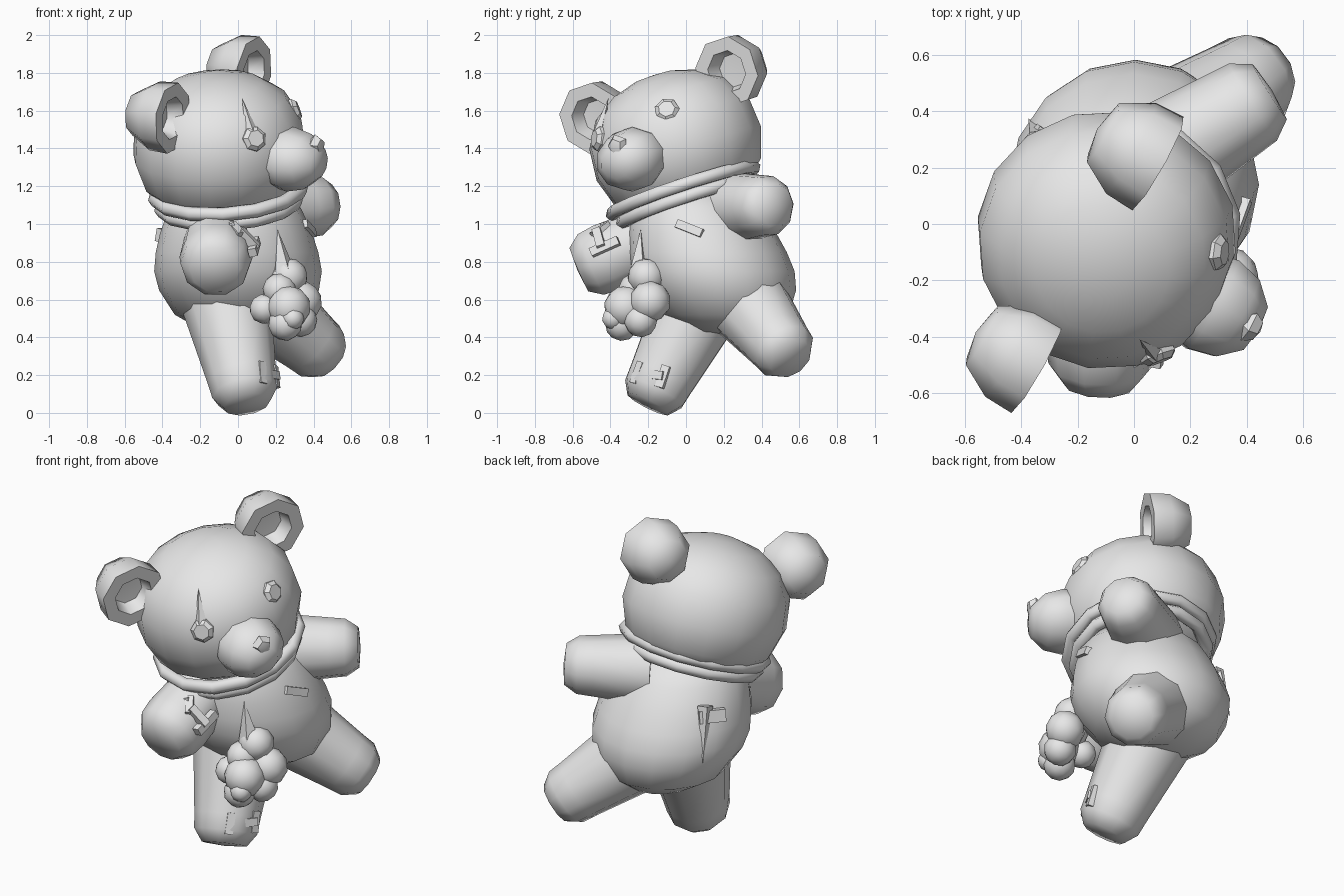
import bpy, bmesh, math
from mathutils import Vector, Matrix

if "Cube" in bpy.data.objects:
    bpy.data.objects.remove(bpy.data.objects["Cube"])

grey = bpy.data.materials.new("plush grey")
grey.diffuse_color = (0.8, 0.8, 0.8, 1)
grey.use_nodes = True
grey.node_tree.nodes["Principled BSDF"].inputs["Base Color"].default_value = grey.diffuse_color


def frame(origin, zdir, xhint=(1, 0, 0), scale=(1, 1, 1)):
    """Placement whose local z points along zdir and local x leans to xhint."""
    z = Vector(zdir).normalized()
    x = Vector(xhint)
    x = (x - z * x.dot(z)).normalized()
    y = z.cross(x)
    m = Matrix((x, y, z)).transposed().to_4x4()
    return Matrix.Translation(origin) @ m @ Matrix.Diagonal((*scale, 1))


def finish(name, bm, m, angle):
    bmesh.ops.transform(bm, matrix=m, verts=bm.verts)
    bmesh.ops.recalc_face_normals(bm, faces=bm.faces)
    mesh = bpy.data.meshes.new(name)
    bm.to_mesh(mesh)
    bm.free()
    mesh.materials.append(grey)
    ob = bpy.data.objects.new(name, mesh)
    bpy.context.collection.objects.link(ob)
    if angle:
        bpy.ops.object.select_all(action='DESELECT')
        ob.select_set(True)
        bpy.context.view_layer.objects.active = ob
        bpy.ops.object.shade_smooth_by_angle(angle=math.radians(angle))
    return ob


def lathe(name, profile, m, segs=12, angle=50, closed=False):
    """Revolve (radius, height) points around local z."""
    bm = bmesh.new()
    rings = []
    for r, h in profile:
        if r < 1e-5:
            rings.append([bm.verts.new((0, 0, h))] * segs)
        else:
            rings.append([bm.verts.new((r * math.cos(a), r * math.sin(a), h))
                          for a in (2 * math.pi * i / segs for i in range(segs))])
    pairs = list(zip(rings, rings[1:]))
    if closed:
        pairs.append((rings[-1], rings[0]))
    for a, b in pairs:
        for i in range(segs):
            j = (i + 1) % segs
            loop = list(dict.fromkeys((a[i], a[j], b[j], b[i])))
            if len(loop) > 2:
                bm.faces.new(loop)
    return finish(name, bm, m, angle)


def limb(name, start, tip, r_start, r_tip, segs=10):
    d = Vector(tip) - Vector(start)
    n = d.length
    prof = [(0, 0), (r_start, 0), (r_tip, n - 0.17), (r_tip * 0.95, n - 0.08),
            (r_tip * 0.68, n - 0.01), (0, n)]
    return lathe(name, prof, frame(start, d), segs, 65)


def block(name, centre, along, normal, size):
    bm = bmesh.new()
    bmesh.ops.create_cube(bm, size=1)
    return finish(name, bm, frame(centre, normal, along, size), 0)


def spike(name, base, tip, r, normal):
    """Thin tapering slit of torn cloth."""
    d = Vector(tip) - Vector(base)
    m = frame(base, d, normal, (0.9, 1, 1))
    return lathe(name, [(0, 0), (r, 0), (0, d.length)], m, 4, 0)


# Head frame: side, front and up directions of the tilted head
SIDE = Vector((0.5, 0.82, 0.29)).normalized()
FRONT = Vector((0.84, -0.49, -0.12))
FRONT = (FRONT - SIDE * FRONT.dot(SIDE)).normalized()
UP = SIDE.cross(-FRONT)

# Head
lathe("head", [(0, -0.36), (0.3, -0.335), (0.41, -0.23), (0.462, -0.07), (0.447, 0.1),
               (0.367, 0.235), (0.24, 0.32), (0.1, 0.36), (0, 0.366)],
      frame((-0.1, -0.06, 1.44), UP, SIDE), 16)

# Ears: hollow at the front, domed at the back
ear = [(0, -0.09), (0.09, -0.085), (0.115, 0), (0.19, 0), (0.185, -0.11), (0.12, -0.225), (0, -0.25)]
for name, pos in (("left_ear", (0.085, 0.215, 1.805)), ("right_ear", (-0.345, -0.505, 1.56))):
    lathe(name, ear, frame(pos, FRONT, SIDE + 0.4 * UP), 8, 55)

# Snout and nose
lathe("snout", [(0, 0.17), (0.09, 0.155), (0.16, 0.08), (0.185, -0.02), (0.165, -0.12), (0, -0.18)],
      frame((0.295, -0.295, 1.34), FRONT, SIDE, (1.03, 0.92, 1)), 10)
lathe("nose", [(0, 0.045), (0.04, 0.035), (0.062, 0), (0, -0.06)],
      frame((0.41, -0.36, 1.415), FRONT, UP), 5, 20)

# Button eyes
for name, pos, n in (("left_eye", (0.295, -0.1, 1.6), (0.93, -0.1, 0.35)),
                     ("right_eye", (0.085, -0.46, 1.45), (0.35, -0.9, 0.1))):
    lathe(name, [(0, 0.03), (0.045, 0.03), (0.067, 0.01), (0.067, -0.06), (0, -0.06)],
          frame(pos, n, SIDE), 7, 20)
spike("eye_scar", (0.075, -0.46, 1.48), (0.02, -0.41, 1.67), 0.035, (0.2, -0.9, 0.3))

# Body, leaning forward towards the neck
lean = Matrix(((1.02, 0, -0.05, 0), (0, 1, -0.28, 0.14), (0, 0, 1, 0.75), (0, 0, 0, 1)))
lathe("body", [(0, -0.34), (0.19, -0.32), (0.34, -0.23), (0.415, -0.1), (0.435, 0),
               (0.422, 0.1), (0.395, 0.2), (0.345, 0.33), (0.25, 0.44), (0, 0.47)], lean, 16)

# Neck scarf: two tilted rings
tube = [(0.038 * math.cos(a), 0.038 * math.sin(a)) for a in (2 * math.pi * i / 6 for i in range(6))]
for name, r, lift in (("upper_scarf", 0.395, -0.015), ("lower_scarf", 0.365, -0.078)):
    lathe(name, [(r + x, z) for x, z in tube],
          frame(Vector((-0.05, -0.02, 1.19)) + UP * lift, (-0.08, -0.31, 0.94), SIDE), 14, 65, True)

# Arms and legs
limb("right_arm", (-0.1, -0.1, 0.96), (-0.125, -0.575, 0.755), 0.175, 0.193)
limb("left_arm", (0.08, 0.22, 1.08), (0.49, 0.475, 1.1), 0.2, 0.17)
limb("right_leg", (-0.06, 0.07, 0.58), (0.05, -0.205, 0.037), 0.24, 0.184)
limb("left_leg", (0.06, 0.27, 0.65), (0.49, 0.56, 0.28), 0.24, 0.178)

# Stuffing spilling from the belly tear
puffs = [((0.14, -0.28, 0.55), 0.08), ((0.27, -0.32, 0.56), 0.115), ((0.27, -0.21, 0.72), 0.1),
         ((0.335, -0.19, 0.59), 0.11), ((0.25, -0.34, 0.47), 0.09), ((0.33, -0.24, 0.49), 0.09),
         ((0.29, -0.385, 0.5), 0.06), ((0.22, -0.27, 0.65), 0.09)]
for i, (pos, r) in enumerate(puffs):
    bm = bmesh.new()
    bmesh.ops.create_icosphere(bm, subdivisions=2, radius=r)
    finish("stuffing_%d" % i, bm, frame(pos, (0.3 * i, 1 - 0.2 * i, 1), (1, 0.5 * i, 0)), 25)
spike("belly_tear", (0.25, -0.25, 0.74), (0.21, -0.24, 0.97), 0.06, (0.4, -0.9, 0))

# Stitches: centre, length direction, outward normal, length
stitches = [((-0.01, -0.45, 0.965), (0.4, -0.6, -0.5), (0.2, -0.5, 0.85), 0.11),
            ((0.085, -0.43, 0.88), (0.1, 0.9, 0.4), (0.95, -0.2, 0.2), 0.16),
            ((0.055, -0.46, 0.92), (0.6, 0.2, -0.7), (0.7, -0.3, 0.6), 0.13),
            ((0.37, 0.02, 0.975), (-0.1, 0.9, -0.4), (0.9, -0.25, 0.2), 0.15),
            ((0.12, -0.25, 0.21), (0, 0.3, 1), (0.7, -0.7, 0.3), 0.12),
            ((0.19, -0.12, 0.19), (0, 0.3, 1), (0.95, -0.3, 0.2), 0.12),
            ((0.165, -0.18, 0.2), (0.4, 0.9, -0.1), (0.85, -0.5, 0.2), 0.15),
            ((-0.37, 0.28, 0.94), (0.6, 0.7, 0), (-0.7, 0.6, 0.2), 0.15)]
for i, (pos, along, normal, length) in enumerate(stitches):
    block("stitch_%d" % i, pos, along, normal, (length, 0.07 if i == 7 else 0.045, 0.045))
spike("arm_tear", (-0.02, -0.43, 0.985), (-0.23, -0.48, 0.915), 0.035, (0, -0.6, 0.8))
spike("back_tear", (-0.34, 0.3, 1.0), (-0.375, 0.375, 0.69), 0.045, (-0.7, 0.6, 0.1))
